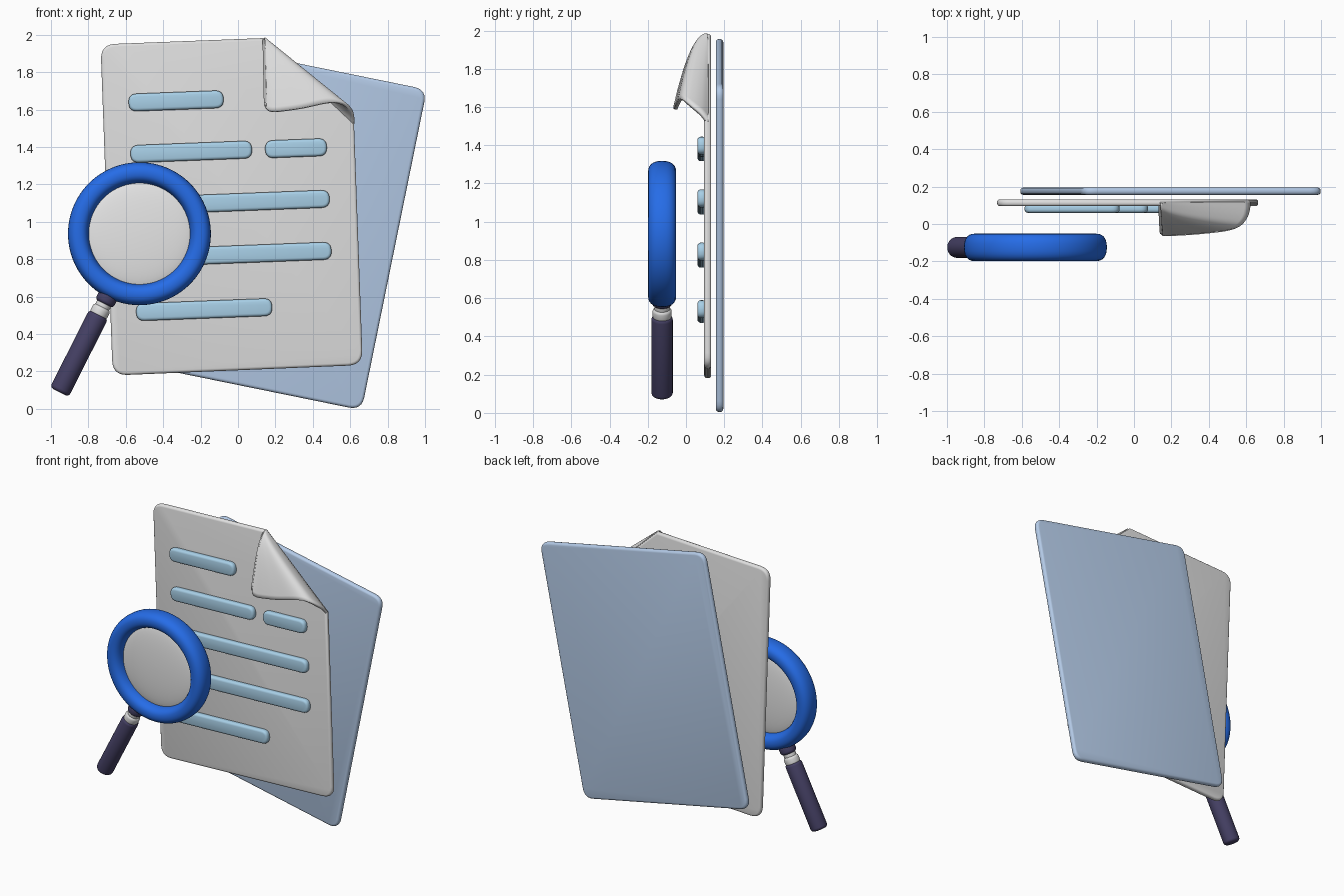
import bpy, bmesh, math
from mathutils import Vector, Matrix

if "Cube" in bpy.data.objects:
    bpy.data.objects.remove(bpy.data.objects["Cube"])


def material(name, rgb):
    m = bpy.data.materials.new(name)
    m.diffuse_color = (*rgb, 1)
    m.use_nodes = True
    m.node_tree.nodes["Principled BSDF"].inputs["Base Color"].default_value = m.diffuse_color
    return m


PAPER = material("paper_white", (0.74, 0.74, 0.74))
SHEET = material("pale_blue", (0.46, 0.60, 0.81))
LINE = material("sky_blue", (0.45, 0.72, 0.92))
RING = material("bright_blue", (0.02, 0.16, 0.85))
DARK = material("dark_violet", (0.06, 0.052, 0.13))
GLASS = material("glass_white", (0.95, 0.95, 0.95))


def finish(name, bm, mat, angle=40):
    bmesh.ops.recalc_face_normals(bm, faces=bm.faces)
    me = bpy.data.meshes.new(name)
    bm.to_mesh(me)
    bm.free()
    me.materials.append(mat)
    ob = bpy.data.objects.new(name, me)
    bpy.context.collection.objects.link(ob)
    bpy.ops.object.select_all(action='DESELECT')
    ob.select_set(True)
    bpy.context.view_layer.objects.active = ob
    bpy.ops.object.shade_smooth_by_angle(angle=math.radians(angle))
    return ob


def rounded(points, radii, steps=6):
    """Round the corners of an x-z outline with small quadratic curves."""
    out = []
    n = len(points)
    for i in range(n):
        p = Vector(points[i])
        if radii[i] == 0:
            out.append(p)
            continue
        a = p + (Vector(points[i - 1]) - p).normalized() * radii[i]
        b = p + (Vector(points[(i + 1) % n]) - p).normalized() * radii[i]
        for k in range(steps + 1):
            t = k / steps
            out.append(a * (1 - t) ** 2 + p * 2 * t * (1 - t) + b * t * t)
    return out


def plate(name, points, radii, y0, y1, bevel, mat):
    """Outline extruded along y, with softened rims."""
    bm = bmesh.new()
    face = bm.faces.new([bm.verts.new((p.x, y0, p.y)) for p in rounded(points, radii)])
    ext = bmesh.ops.extrude_face_region(bm, geom=[face])
    bmesh.ops.translate(bm, vec=(0, y1 - y0, 0),
                        verts=[v for v in ext['geom'] if isinstance(v, bmesh.types.BMVert)])
    bmesh.ops.recalc_face_normals(bm, faces=bm.faces)
    rims = [e for e in bm.edges if abs(e.verts[0].co.y - e.verts[1].co.y) < 1e-5]
    bmesh.ops.bevel(bm, geom=rims, offset=bevel, segments=3, profile=0.5, affect='EDGES')
    return finish(name, bm, mat)


def tilted_box(cx, cz, w, h, deg):
    c, s = math.cos(math.radians(deg)), math.sin(math.radians(deg))
    return [(cx + x * c - z * s, cz + x * s + z * c)
            for x, z in ((-w / 2, -h / 2), (w / 2, -h / 2), (w / 2, h / 2), (-w / 2, h / 2))]


def lathe(name, profile, centre, axis, mat, closed=False, seg=64):
    """Spin a (radius, height) profile about an axis."""
    mx = Matrix.Translation(centre) @ Vector(axis).to_track_quat('Z', 'Y').to_matrix().to_4x4()
    bm = bmesh.new()
    rows = []
    for r, h in profile:
        rows.append([bm.verts.new(mx @ Vector((r * math.cos(a), r * math.sin(a), h)))
                     for a in (2 * math.pi * i / seg for i in range(seg))])
    pairs = list(zip(rows, rows[1:]))
    if closed:
        pairs.append((rows[-1], rows[0]))
    else:
        bm.faces.new(rows[0])
        bm.faces.new(rows[-1])
    for a, b in pairs:
        for i in range(seg):
            j = (i + 1) % seg
            bm.faces.new((a[i], a[j], b[j], b[i]))
    return finish(name, bm, mat)


def rod(r, h0, h1, soft):
    """Cylinder profile with rounded rims."""
    arc = [(r - soft + soft * math.sin(t), soft - soft * math.cos(t))
           for t in (math.pi / 8 * k for k in range(5))]
    return [(x, h0 + d) for x, d in arc] + [(x, h1 - d) for x, d in reversed(arc)]


# Back sheet, tilted to the right
plate("back_sheet", tilted_box(0.195, 0.98, 1.307, 1.749, -11.5), [0.07] * 4,
      0.156, 0.195, 0.016, SHEET)

# Front page with its top right corner cut along the fold
plate("front_page", [(-0.735, 1.948), (0.14, 1.982), (0.62, 1.53), (0.667, 0.234), (-0.67, 0.178)],
      [0.08, 0, 0, 0.08, 0.08], 0.095, 0.132, 0.015, PAPER)

# Curled corner: a cone from the fold's top point to its free edge (x, y, z)
apex = Vector((0.14, 0.112, 1.978))
edge = [Vector(p) for p in (
    (0.147, -0.052, 1.64), (0.152, -0.056, 1.605), (0.185, -0.056, 1.588), (0.25, -0.053, 1.593),
    (0.35, -0.046, 1.608), (0.49, -0.03, 1.637), (0.565, -0.006, 1.63), (0.602, 0.035, 1.598),
    (0.616, 0.08, 1.56), (0.618, 0.112, 1.52))]
curve = []
for i in range(len(edge) - 1):
    p0, p1, p2 = edge[max(i - 1, 0)], edge[i], edge[i + 1]
    p3 = edge[min(i + 2, len(edge) - 1)]
    for k in range(5):
        t = k / 5
        curve.append(0.5 * (2 * p1 + (p2 - p0) * t + (2 * p0 - 5 * p1 + 4 * p2 - p3) * t * t
                            + (3 * p1 - p0 - 3 * p2 + p3) * t ** 3))
curve.append(edge[-1])
bm = bmesh.new()
rows = []
for k in range(25):
    r = 0.003 + 0.997 * (k / 24) ** 1.6
    rows.append([bm.verts.new((apex.x + (q.x - apex.x) * r,
                               apex.y + (q.y - apex.y) * math.sqrt(r),
                               apex.z + (q.z - apex.z) * r)) for q in curve])
for a, b in zip(rows, rows[1:]):
    for i in range(len(curve) - 1):
        bm.faces.new((a[i], a[i + 1], b[i + 1], b[i]))
flap = finish("curled_corner", bm, PAPER, 60)
solid = flap.modifiers.new("thickness", 'SOLIDIFY')
solid.thickness = 0.018
solid.offset = 0

# Text bars: left x, right x, middle z
bars = [(-0.585, -0.077, 1.646), (-0.575, 0.075, 1.374), (0.145, 0.475, 1.393),
        (-0.565, 0.49, 1.103), (-0.555, 0.5, 0.825), (-0.545, 0.183, 0.53)]
for n, (x0, x1, z) in enumerate(bars):
    plate(f"text_bar_{n + 1}", tilted_box((x0 + x1) / 2, z, x1 - x0, 0.094, 2.2), [0.045] * 4,
          0.06, 0.105, 0.016, LINE)

# Magnifier ring and lens
centre = Vector((-0.527, -0.125, 0.936))


def power(v, e):
    return math.copysign(abs(v) ** e, v)


tube = [(0.326 + 0.056 * power(math.cos(a), 0.85), 0.073 * power(math.sin(a), 0.85))
        for a in (2 * math.pi * i / 28 for i in range(28))]
lathe("magnifier_ring", tube, centre, (0, -1, 0), RING, closed=True, seg=96)
dome = [(0.29 * math.cos(a), 0.035 * math.sin(a))
        for a in (math.radians(-88 + 8 * i) for i in range(23))]
lathe("magnifier_lens", dome, centre, (0, -1, 0), GLASS)

# Handle parts along one slanted axis
axis = (-0.451, 0, -0.892)
for name, r, h0, h1, soft, mat in (
        ("handle_knob", 0.054, 0.36, 0.42, 0.02, DARK),
        ("neck_ring_upper", 0.041, 0.405, 0.45, 0.012, PAPER),
        ("neck_ring_lower", 0.05, 0.437, 0.497, 0.018, PAPER),
        ("handle_grip", 0.056, 0.482, 0.949, 0.02, DARK)):
    lathe(name, rod(r, h0, h1, soft), centre, axis, mat, seg=40)
